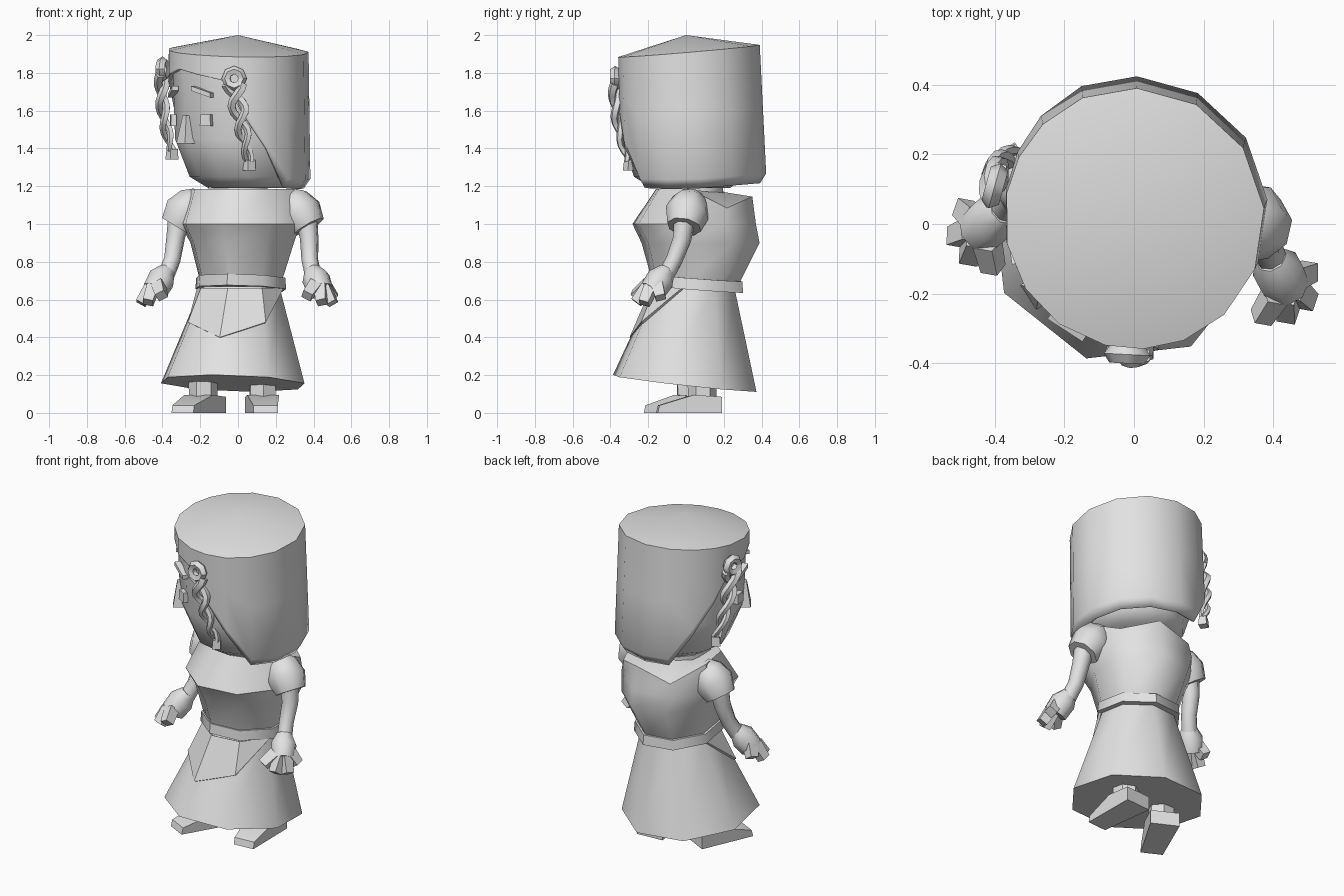
import bpy, bmesh
from math import sin, cos, pi, radians
from mathutils import Vector, Matrix

if "Cube" in bpy.data.objects:
    bpy.data.objects.remove(bpy.data.objects["Cube"])

grey = bpy.data.materials.new("plain_grey")
grey.use_nodes = True
COLOUR = (0.76, 0.76, 0.76, 1)
grey.diffuse_color = COLOUR
grey.node_tree.nodes["Principled BSDF"].inputs["Base Color"].default_value = COLOUR
parts = []


def make(name, verts, faces, yaw=0, move=(0, 0, 0)):
    mesh = bpy.data.meshes.new(name)
    turn = Matrix.Translation(move) @ Matrix.Rotation(radians(yaw), 4, 'Z')
    mesh.from_pydata([turn @ Vector(v) for v in verts], [], faces)
    mesh.materials.append(grey)
    obj = bpy.data.objects.new(name, mesh)
    bpy.context.collection.objects.link(obj)
    parts.append(obj)
    return obj


def loft(name, rings, caps=True, **kw):
    """Skin a list of equal-sized closed rings, ordered bottom to top."""
    n = len(rings[0])
    verts = [v for ring in rings for v in ring]
    faces = [(k * n + i, k * n + (i + 1) % n, (k + 1) * n + (i + 1) % n, (k + 1) * n + i)
             for k in range(len(rings) - 1) for i in range(n)]
    if caps:
        faces += [tuple(reversed(range(n))), tuple(range(len(verts) - n, len(verts)))]
    return make(name, verts, faces, **kw)


def ring(z, rx, ry, cy=0.0, cx=0.0, n=8, slope=0.0):
    """Ring with one corner facing the front."""
    out = []
    for i in range(n):
        a = 2 * pi * i / n - pi / 2
        x, y = cx + rx * cos(a), cy + ry * sin(a)
        out.append((x, y, z + slope * y))
    return out


def tube(name, path, radii, sides=6, **kw):
    path = [Vector(p) for p in path]
    rings = []
    for i, p in enumerate(path):
        t = (path[min(i + 1, len(path) - 1)] - path[max(i - 1, 0)]).normalized()
        u = t.cross(Vector((0, 1, 0))).normalized()
        v = t.cross(u)
        rings.append([p + radii[i] * (u * cos(a) + v * sin(a))
                      for a in (2 * pi * (k + 0.5) / sides for k in range(sides))])
    return loft(name, rings, **kw)


def box(name, size, yaw, move, taper=1.0, tilt=0.0):
    """Box whose top is scaled by taper, tilted in the plane of its front."""
    w, d, h = (s / 2 for s in size)
    rings = []
    for z, s in ((-h, 1), (h, taper)):
        rings.append([(x * w * s, y * d * s if y < 0 else y * d, z + tilt * x * w)
                      for x, y in ((-1, -1), (1, -1), (1, 1), (-1, 1))])
    return loft(name, rings, yaw=yaw, move=move)


BODY, ARMS, FACE = -16, -10, -57

# Bodice with a collar that dips at the back sides
BUST = 1.0
collar = ring(1.185, 0.3, 0.265, 0.1)
for corner, drop in ((3, 0.1), (4, 0.04), (5, 0.1)):
    x, y, z = collar[corner]
    collar[corner] = (x, y, z - drop)
bodice = loft("bodice", [ring(0.68, 0.22, 0.235, 0.055), ring(0.9, 0.285, 0.325, 0.08),
                         ring(BUST, 0.33, 0.34, 0.045), collar,
                         ring(1.17, 0.16, 0.14, 0.06)], yaw=BODY)
# Crease along the front of the bust
for edge in bodice.data.edges:
    ends = [bodice.data.vertices[i].co for i in edge.vertices]
    edge.use_edge_sharp = all(abs(c.z - BUST) < 0.01 and c.y < 0.16 for c in ends)

# Neck, belt and closed skirt
tube("neck", [(0, 0.04, 1.1), (0, 0.04, 1.24)], [0.17, 0.17], 8)
loft("belt", [ring(0.66, 0.25, 0.262, 0.053, slope=-0.08),
              ring(0.72, 0.245, 0.257, 0.053, slope=-0.08)], yaw=BODY)
loft("skirt", [ring(0.155, 0.395, 0.395, -0.014, -0.025, slope=-0.115),
               ring(0.67, 0.215, 0.22, 0.045)], yaw=BODY)


# Pointed apron lying on the front of the skirt
def skirt_point(corner, z):
    t = (0.67 - z) / 0.5
    r = 0.235 + 0.18 * t
    a = corner * pi / 4 - pi / 2
    return (-0.02 * t + r * cos(a), 0.045 - 0.05 * t + r * sin(a), z)


apron = make("apron", [skirt_point(c, 0.66) for c in (-2, -1, 0, 1, 2)]
             + [skirt_point(-1, 0.48), skirt_point(0, 0.4), skirt_point(1, 0.48)],
             [(0, 5, 1), (1, 5, 6, 2), (2, 6, 7, 3), (3, 7, 4)], yaw=BODY)
apron.modifiers.new("thickness", 'SOLIDIFY').thickness = 0.015

# Arms: puffed sleeve, bare arm, palm and splayed fingers
TIPS = ((0.406, -0.202, 0.62), (0.482, -0.183, 0.585), (0.53, -0.132, 0.58), (0.522, -0.045, 0.61))
for side, label, shift in ((1, "left", 0), (-1, "right", 0.03)):
    def m(*pts):
        return [(side * p[0], p[1], p[2]) for p in pts]
    where = {"yaw": ARMS, "move": (shift, 0, 0)}
    tube(label + "_sleeve", m((0.245, 0.08, 1.15), (0.28, 0.073, 1.115),
                              (0.325, 0.063, 1.06), (0.37, 0.055, 0.985)),
         [0.055, 0.097, 0.118, 0.093], 8, **where)
    tube(label + "_arm", m((0.36, 0.055, 1.02), (0.375, 0.045, 0.92), (0.385, 0.005, 0.81),
                           (0.41, -0.035, 0.73)), [0.058, 0.05, 0.045, 0.045], 8, **where)
    tube(label + "_palm", m((0.405, -0.03, 0.755), (0.43, -0.06, 0.71), (0.46, -0.1, 0.645)),
         [0.045, 0.075, 0.07], 8, **where)
    for k, tip in enumerate(TIPS):
        knuckle = Vector((0.455, -0.085, 0.69)).lerp(Vector(tip), 0.4) + Vector((0, 0, 0.015))
        tube(f"{label}_finger_{k + 1}", m(knuckle, tip), [0.045, 0.038], 4, **where)

# Legs and wedge shoes
SHOE = ((0.1, 0.0), (0.1, 0.085), (-0.05, 0.095), (-0.23, 0.04), (-0.24, 0.0))
for label, x, y, yaw in (("left", 0.13, 0.085, 4), ("right", -0.185, 0.02, -27)):
    tube(label + "_leg", [(0, 0.0, 0.06), (0, 0, 0.3)], [0.075, 0.078], 6, yaw=yaw, move=(x, y, 0))
    rows = [[(s * (0.085 if b > -0.1 else 0.065), b, z) for b, z in SHOE] for s in (-1, 1)]
    loft(label + "_shoe", rows, yaw=yaw, move=(x, y, 0))

# Head under the hair
loft("head", [ring(1.19, 0.21, 0.195, 0.05, n=12), ring(1.25, 0.3, 0.28, 0.035, n=12),
              ring(1.45, 0.35, 0.345, 0.015, n=12), ring(1.88, 0.355, 0.35, 0.005, n=12)], yaw=FACE)


# Hair shell, open at the face, with a shallow cone on top
def hair_point(angle, z, tuck=0.0):
    low = (1.92 - z) / 0.7
    r = 0.38 + 0.01 * low - tuck - 0.015 * max(0, cos(radians(angle)))
    a = radians(FACE - 90 + angle)
    return Vector((r * cos(a) - 0.005, r * sin(a) + 0.012 + 0.025 * low, z))


half = (22, 45, 62, 80, 101, 125, 152)
angles = [-a for a in reversed(half)] + [0] + list(half) + [180]
steps = (0, 0.45, 0.93, 1)
verts, faces = [], []
for a in angles:
    p = hair_point(a, 1.92)
    top = 1.915 - 0.02 * p.x + 0.085 * p.y
    opening = abs(a)
    bottom = 1.79 + 0.03 * cos(radians(opening * 4))
    if opening > 45:
        bottom = max(1.185, 1.75 - (opening - 45) * 0.01)
        bottom += 0.03 * max(0, p.y) / 0.38
    tuck = 0.035 if opening > 100 else 0
    verts += [hair_point(a, top + (bottom - top) * t, tuck if t == 1 else 0) for t in steps]
n, rows = len(angles), len(steps)
for i in range(n):
    j = (i + 1) % n
    faces += [(i * rows + k, i * rows + k + 1, j * rows + k + 1, j * rows + k)
              for k in range(rows - 1)]
    faces.append((n * rows, i * rows, j * rows))
hair = make("hair", verts + [(0, 0, 2.0)], faces)
shell = hair.modifiers.new("thickness", 'SOLIDIFY')
shell.thickness = 0.02
shell.offset = -1


# Face details
def on_face(angle, r, z):
    a = radians(FACE - 90 + angle)
    return (r * cos(a), r * sin(a), z)


box("nose", (0.085, 0.08, 0.15), FACE, on_face(2, 0.33, 1.5), taper=0.4)
for s, label in ((1, "left"), (-1, "right")):
    box(label + "_eye", (0.065, 0.03, 0.06), FACE + 28 * s, on_face(28 * s, 0.345, 1.55), 0.9)
    box(label + "_eyebrow", (0.12, 0.035, 0.025), FACE + 24 * s,
        on_face(24 * s, 0.347, 1.7), tilt=-0.3 * s)

# Looped knots and twisted braids beside the face
BRAIDS = (("left", (-0.02, -0.375, 1.74), (0.06, -0.3, 1.33)),
          ("right", (-0.4, 0.11, 1.79), (-0.35, 0.2, 1.39)))
for label, start, end in BRAIDS:
    start, end = Vector(start), Vector(end)
    out = Vector((start.x, start.y, 0)).normalized()
    across = Vector((-out.y, out.x, 0))
    for strand in (0, 1):
        path, radii = [], []
        for i in range(15):
            t = i / 14
            a = 3.2 * pi * t + strand * pi
            swing = 0.045 * (1 - 0.65 * t)
            path.append(start.lerp(end, t) + out * (0.02 * sin(pi * t))
                        + across * swing * cos(a) + out * 0.018 * sin(a))
            radii.append(0.026 - 0.011 * t)
        tube(f"{label}_braid_strand_{strand + 1}", path, radii, 5)
    knot = []
    for i in range(9):
        a = 2 * pi * i / 8
        c = start + Vector((0, 0, 0.03))
        radial = across * cos(a) + Vector((0, 0, 1)) * sin(a)
        knot.append([c + radial * (0.042 + 0.025 * cos(b)) + out * 0.027 * sin(b)
                     for b in (2 * pi * k / 5 for k in range(5))])
    loft(label + "_knot", knot, caps=False)
    box(label + "_braid_tie", (0.05, 0.05, 0.055), FACE, end - Vector((0, 0, 0.02)), 0.8)

# Consistent normals, then angle-limited smooth shading on all but the flat apron
bpy.ops.object.select_all(action='DESELECT')
for obj in parts:
    bm = bmesh.new()
    bm.from_mesh(obj.data)
    bmesh.ops.recalc_face_normals(bm, faces=bm.faces)
    bm.to_mesh(obj.data)
    bm.free()
    obj.select_set(obj != apron)
bpy.context.view_layer.objects.active = parts[0]
bpy.ops.object.shade_smooth_by_angle(angle=radians(46))
